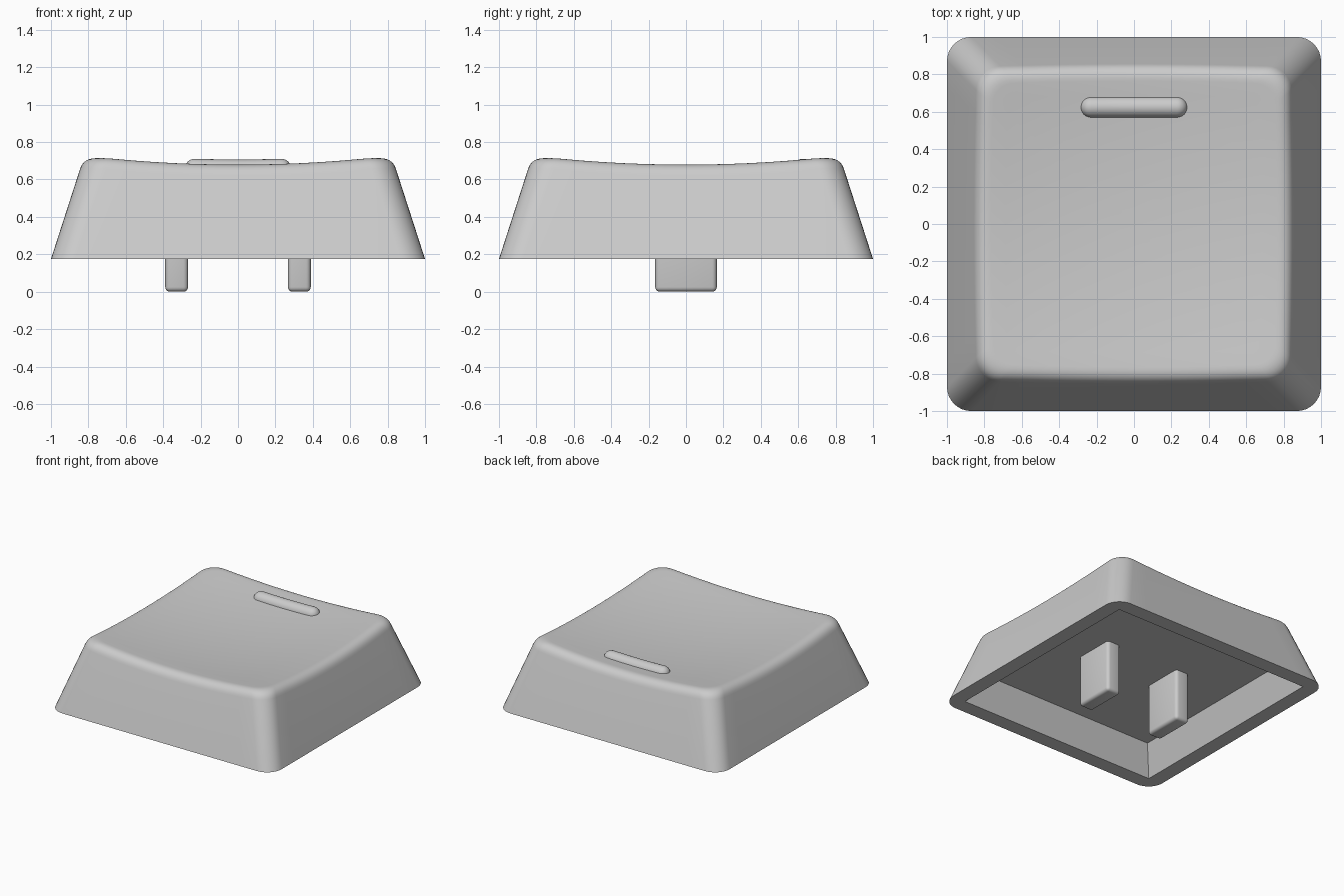
import bpy, bmesh, math
from mathutils import Vector

if "Cube" in bpy.data.objects:
    bpy.data.objects.remove(bpy.data.objects["Cube"])

grey = bpy.data.materials.new("mid grey plastic")
grey.diffuse_color = (0.6, 0.6, 0.6, 1)
grey.use_nodes = True
grey.node_tree.nodes["Principled BSDF"].inputs["Base Color"].default_value = grey.diffuse_color

BASE_Z, CEILING_Z = 0.175, 0.41
EDGE_STEPS, CORNER_STEPS = 12, 8


def dish(x, y):
    """Height of the scooped top surface."""
    return 0.635 + 0.074 * (x * x + y * y)


def half_width(z):
    """Half width of the tapered side walls at height z."""
    return 1 - 0.323 * (z - BASE_Z)


def square_ring(h, r):
    """Points round a square of half width h with corner radius r."""
    pts = []
    for k in range(4):
        turn = k * math.pi / 2
        c, s = math.cos(turn), math.sin(turn)
        side = []
        for j in range(1, EDGE_STEPS):
            side.append((h, (h - r) * (2 * j / EDGE_STEPS - 1)))
        for j in range(CORNER_STEPS + 1):
            a = j / CORNER_STEPS * math.pi / 2
            side.append((h - r + r * math.cos(a), h - r + r * math.sin(a)))
        pts += [(x * c - y * s, x * s + y * c) for x, y in side]
    return pts


def finish(name, bm):
    bmesh.ops.remove_doubles(bm, verts=bm.verts, dist=0.0005)
    bmesh.ops.recalc_face_normals(bm, faces=bm.faces)
    mesh = bpy.data.meshes.new(name)
    bm.to_mesh(mesh)
    bm.free()
    mesh.materials.append(grey)
    ob = bpy.data.objects.new(name, mesh)
    bpy.context.collection.objects.link(ob)
    bpy.ops.object.select_all(action='DESELECT')
    ob.select_set(True)
    bpy.context.view_layer.objects.active = ob
    bpy.ops.object.shade_smooth_by_angle(angle=math.radians(32))
    return ob


def loft(name, rings, start, end):
    """Skin a list of equal rings and close both ends with a fan."""
    bm = bmesh.new()
    rows = [[bm.verts.new(p) for p in ring] for ring in rings]
    n = len(rows[0])
    for a, b in zip(rows, rows[1:]):
        for i in range(n):
            j = (i + 1) % n
            bm.faces.new((a[i], a[j], b[j], b[i]))
    for row, tip in ((rows[0], start), (rows[-1], end)):
        centre = bm.verts.new(tip)
        for i in range(n):
            bm.faces.new((row[i], row[(i + 1) % n], centre))
    return finish(name, bm)


# Cap shell: ceiling, cavity wall, rim, outer wall, rounded edge, dished top
R = 0.13
rings = [[(x, y, CEILING_Z) for x, y in square_ring(0.80, 0)],
         [(x, y, BASE_Z) for x, y in square_ring(0.88, 0)],
         [(x, y, BASE_Z) for x, y in square_ring(1.0, R)]]
low, mid, top = [], [], []
for i in range(len(square_ring(1, R))):
    z = 0.7
    for _ in range(5):  # find where the side wall meets the dish
        h = half_width(z)
        x, y = square_ring(h, R)[i]
        z = dish(x, y)
    mid.append(Vector((x, y, z)))
    low.append(Vector((*square_ring(half_width(z - 0.065), R)[i], z - 0.065)))
    x, y = square_ring(h - 0.07, R - 0.02)[i]
    top.append(Vector((x, y, dish(x, y))))
for k in range(9):
    t = k / 8
    rings.append([a * (1 - t) ** 2 + b * 2 * t * (1 - t) + c * t * t
                  for a, b, c in zip(low, mid, top)])
for k in range(9, 0, -1):
    s = k / 10
    rings.append([(p.x * s, p.y * s, dish(p.x * s, p.y * s)) for p in top])
loft("cap_shell", rings, (0, 0, CEILING_Z), (0, 0, dish(0, 0)))

# Raised finger bar: round-ended rod that follows the dish
BAR_R, BAR_HALF, BAR_Y = 0.056, 0.229, 0.625
stations = [(-BAR_HALF - BAR_R * math.cos(a), BAR_R * math.sin(a))
            for a in (k * math.pi / 16 for k in range(1, 9))]
stations += [(BAR_HALF * k / 5, BAR_R) for k in range(-4, 5)]
stations += [(-x, r) for x, r in reversed(stations[:8])]


def bar_centre(x):
    return dish(x, BAR_Y) - 0.013


bar = [[(x, BAR_Y + r * math.cos(a), bar_centre(x) + r * math.sin(a))
        for a in (k * math.pi / 12 for k in range(24))] for x, r in stations]
tip = BAR_HALF + BAR_R
loft("finger_bar", bar, (-tip, BAR_Y, bar_centre(tip)), (tip, BAR_Y, bar_centre(tip)))

# Two mounting posts under the cap
for side, label in ((-1, "left"), (1, "right")):
    bm = bmesh.new()
    bmesh.ops.create_cube(bm, size=1)
    height = CEILING_Z + 0.04
    for v in bm.verts:
        v.co = (v.co.x * 0.122 + side * 0.328, v.co.y * 0.33, (v.co.z + 0.5) * height)
    bmesh.ops.bevel(bm, geom=bm.edges[:], offset=0.025, segments=4,
                    profile=0.5, affect='EDGES')
    finish(label + "_post", bm)
